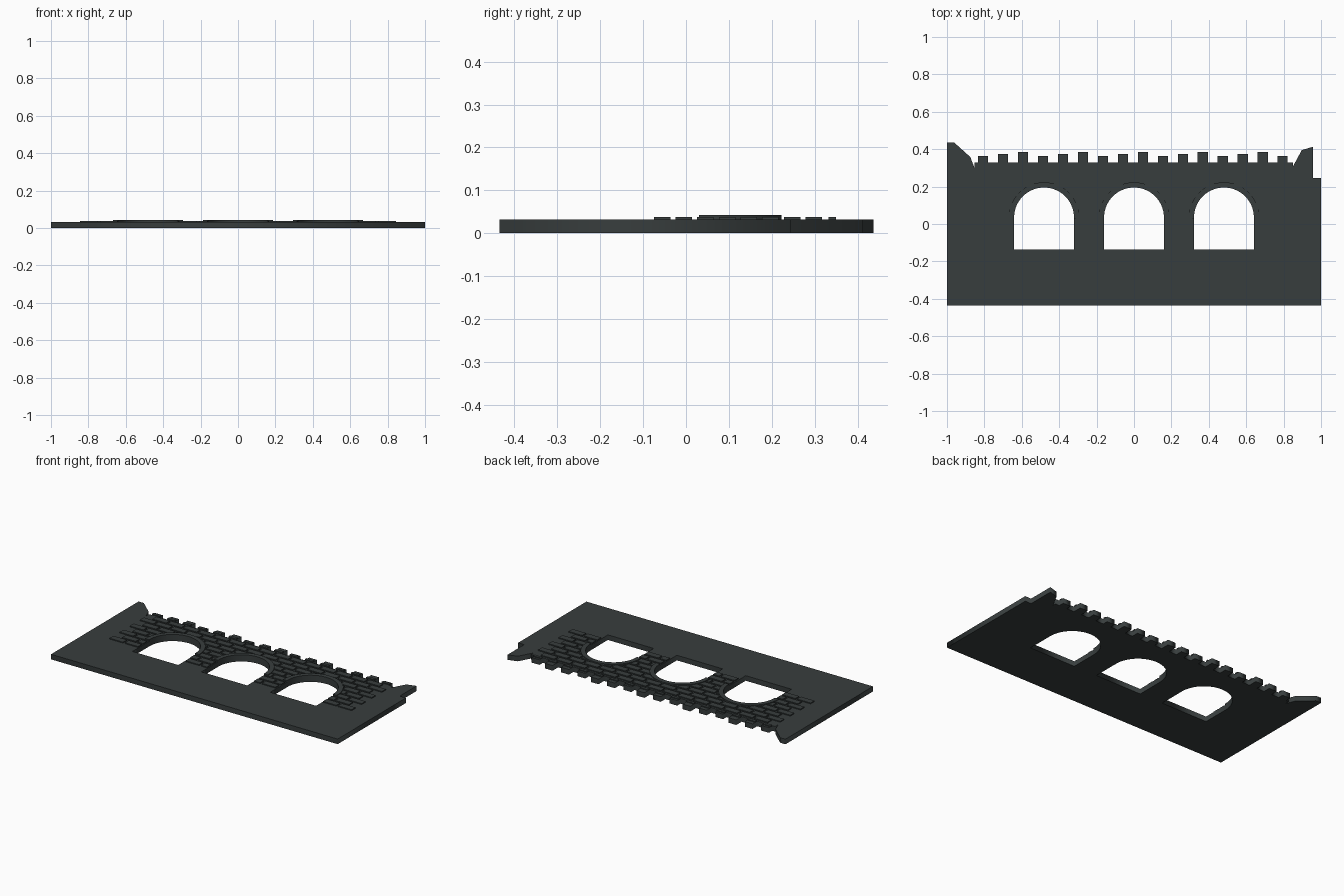
import bpy, bmesh, math

if "Cube" in bpy.data.objects:
    bpy.data.objects.remove(bpy.data.objects["Cube"])

stone = bpy.data.materials.new("dark_stone")
stone.diffuse_color = (0.039, 0.047, 0.047, 1)
stone.use_nodes = True
stone.node_tree.nodes["Principled BSDF"].inputs["Base Color"].default_value = stone.diffuse_color

WALL_TOP, BRICK_TOP, RING_TOP = 0.032, 0.038, 0.042
ARCHES = (-0.481, 0.0, 0.481)
SPRING, RADIUS, RING = 0.035, 0.16, 0.188


def arc(cx, cy, r, n=28):
    """Half circle from right to left."""
    return [(cx + r * math.cos(math.pi * i / n), cy + r * math.sin(math.pi * i / n))
            for i in range(n + 1)]


def opening(cx, r, bottom):
    return [(cx - r, bottom), (cx + r, bottom)] + arc(cx, SPRING, r)


def slab(name, outlines, z0, z1):
    """Extruded flat shape; inner outlines become holes."""
    cu = bpy.data.curves.new(name, 'CURVE')
    cu.dimensions = '2D'
    cu.fill_mode = 'BOTH'
    cu.extrude = (z1 - z0) / 2
    for pts in outlines:
        sp = cu.splines.new('POLY')
        sp.points.add(len(pts) - 1)
        for p, (x, y) in zip(sp.points, pts):
            p.co = (x, y, 0, 1)
        sp.use_cyclic_u = True
    tmp = bpy.data.objects.new(name + "_curve", cu)
    bpy.context.collection.objects.link(tmp)
    dg = bpy.context.evaluated_depsgraph_get()
    me = bpy.data.meshes.new_from_object(tmp.evaluated_get(dg))
    bpy.data.objects.remove(tmp)
    bm = bmesh.new()
    bm.from_mesh(me)
    bmesh.ops.remove_doubles(bm, verts=bm.verts, dist=1e-5)
    bmesh.ops.translate(bm, verts=bm.verts, vec=(0, 0, (z0 + z1) / 2))
    bmesh.ops.recalc_face_normals(bm, faces=bm.faces)
    return finish(name, bm)


def finish(name, bm):
    me = bpy.data.meshes.new(name)
    bm.to_mesh(me)
    bm.free()
    me.materials.append(stone)
    ob = bpy.data.objects.new(name, me)
    bpy.context.collection.objects.link(ob)
    return ob


def add_box(bm, x0, x1, y0, y1, z0, z1):
    vs = bmesh.ops.create_cube(bm, size=1)["verts"]
    for v in vs:
        v.co = ((x0 + x1) / 2 + v.co.x * (x1 - x0),
                (y0 + y1) / 2 + v.co.y * (y1 - y0),
                (z0 + z1) / 2 + v.co.z * (z1 - z0))


# Wall outline: broken left end, battlements, broken right end
merlons = [(-0.807 + 0.1068 * i, (0.364, 0.375, 0.385)[i % 3]) for i in range(16)]
outline = [(-1, -0.435), (-1, 0.437), (-0.963, 0.437), (-0.875, 0.358),
           (-0.853, 0.30), (-0.853, 0.33)]
for x, top in merlons:
    outline += [(x - 0.027, 0.33), (x - 0.027, top), (x + 0.027, top), (x + 0.027, 0.33)]
outline += [(0.85, 0.33), (0.85, 0.308), (0.897, 0.395), (0.957, 0.413),
            (0.957, 0.245), (1, 0.245), (1, -0.435)]
slab("wall", [outline] + [opening(cx, RADIUS, -0.137) for cx in ARCHES], 0, WALL_TOP)

# Raised arch rings
for i, cx in enumerate(ARCHES):
    ring = [(cx + RING, 0.03)] + arc(cx, SPRING, RING) + [(cx - RING, 0.03), (cx - RADIUS, 0.03)]
    ring += arc(cx, SPRING, RADIUS)[::-1] + [(cx + RADIUS, 0.03)]
    slab(f"arch_ring_{i + 1}", [ring], WALL_TOP - 0.002, RING_TOP)

# Staggered brick courses, plus a stone on the foot of each merlon
bm = bmesh.new()
PITCH, LENGTH, GAP = 0.0505, 0.1063, 0.006
for row in range(8):
    y = -0.075 + row * PITCH
    shift = (row % 2) * LENGTH / 2
    for k in range(16 - row % 2):
        x = -0.85 + shift + k * LENGTH
        add_box(bm, x + GAP, x + LENGTH - GAP, y, y + PITCH - 2 * GAP,
                WALL_TOP - 0.002, BRICK_TOP)
for x, top in merlons:
    add_box(bm, x - 0.027, x + 0.027, 0.332, 0.35, WALL_TOP - 0.002, BRICK_TOP)
bricks = finish("bricks", bm)

# Trim bricks around the arches
for cx in ARCHES:
    bm = bmesh.new()
    for r, bottom in ((RADIUS + 0.004, -0.2), ):
        face = bm.faces.new([bm.verts.new((x, y, 0.01)) for x, y in opening(cx, r, bottom)])
    up = bmesh.ops.extrude_face_region(bm, geom=[face])["geom"]
    bmesh.ops.translate(bm, verts=[v for v in up if isinstance(v, bmesh.types.BMVert)],
                        vec=(0, 0, 0.06))
    bmesh.ops.recalc_face_normals(bm, faces=bm.faces)
    cutter = finish("arch_cutter", bm)
    cutter.hide_render = True
    cutter.hide_viewport = True
    mod = bricks.modifiers.new("arch_cut", 'BOOLEAN')
    mod.operation = 'DIFFERENCE'
    mod.solver = 'EXACT'
    mod.object = cutter
